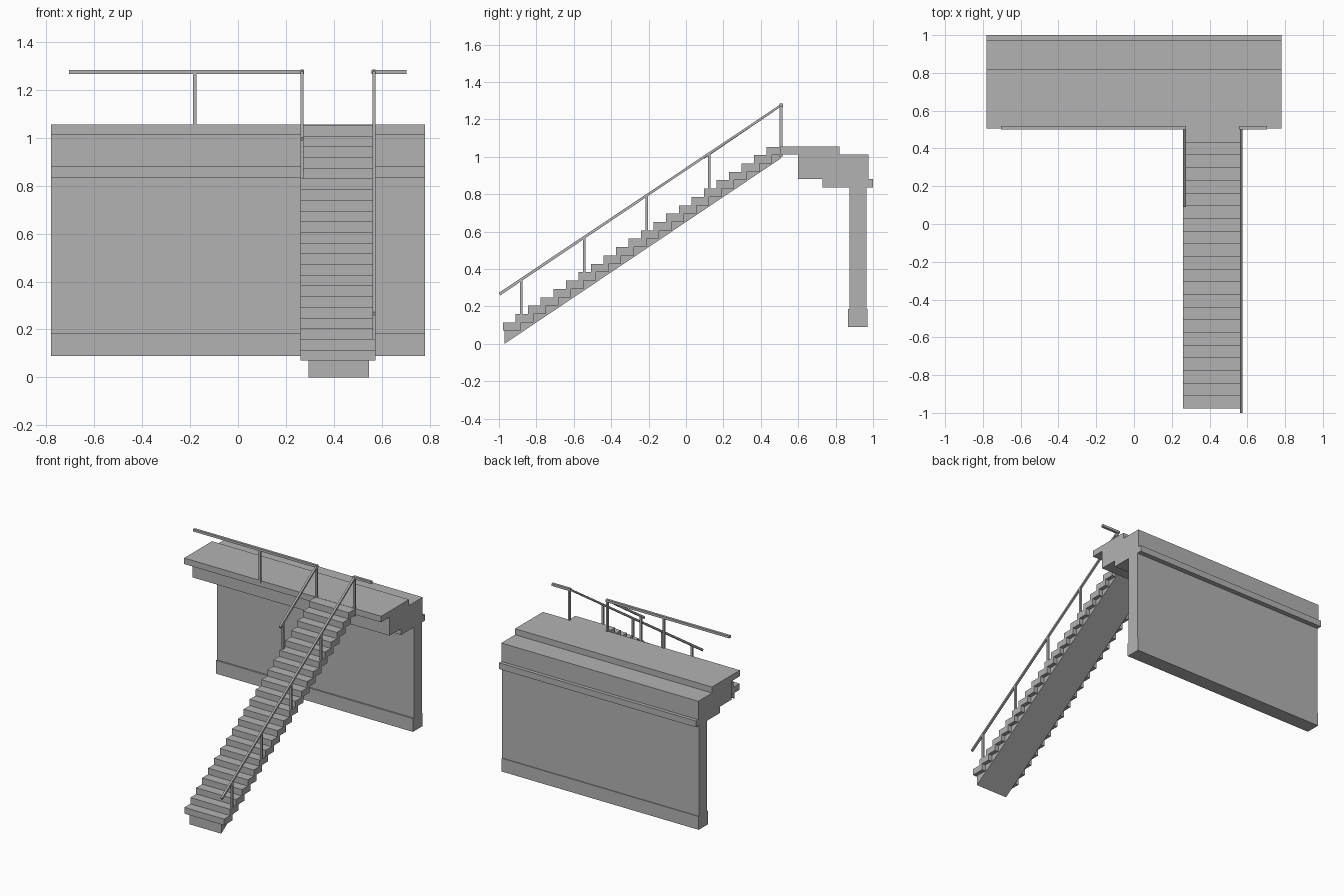
import bpy
import bmesh
from mathutils import Vector

cube = bpy.data.objects.get("Cube")
if cube:
    bpy.data.objects.remove(cube, do_unlink=True)

concrete = bpy.data.materials.new("grey concrete")
concrete.use_nodes = True
GREY = (0.45, 0.45, 0.45, 1)
concrete.diffuse_color = GREY
concrete.node_tree.nodes["Principled BSDF"].inputs["Base Color"].default_value = GREY


def extrude_profile(name, profile, x0, x1):
    """Extrude a (y, z) outline along x."""
    bm = bmesh.new()
    face = bm.faces.new([bm.verts.new((x0, y, z)) for y, z in profile])
    result = bmesh.ops.extrude_face_region(bm, geom=[face])
    moved = [v for v in result["geom"] if isinstance(v, bmesh.types.BMVert)]
    bmesh.ops.translate(bm, verts=moved, vec=(x1 - x0, 0, 0))
    bmesh.ops.recalc_face_normals(bm, faces=bm.faces)
    mesh = bpy.data.meshes.new(name)
    bm.to_mesh(mesh)
    bm.free()
    mesh.materials.append(concrete)
    obj = bpy.data.objects.new(name, mesh)
    bpy.context.collection.objects.link(obj)
    return obj


def box(name, x0, x1, y0, y1, z0, z1):
    return extrude_profile(name, [(y0, z0), (y1, z0), (y1, z1), (y0, z1)], x0, x1)


# Retaining wall with plinth, stepped cap beam and landing slab
W = 0.78
extrude_profile("wall", [(0.865, 0.09), (0.97, 0.09), (0.97, 0.185), (0.965, 0.185),
                         (0.965, 0.835), (0.875, 0.835), (0.875, 0.185), (0.865, 0.185)], -W, W)
extrude_profile("cap_beam", [(0.6, 0.88), (0.73, 0.88), (0.73, 0.835), (1.0, 0.835),
                             (1.0, 0.88), (0.975, 0.88), (0.975, 1.012), (0.6, 1.012)], -W, W)
box("landing_slab", -W, W, 0.505, 0.82, 1.012, 1.055)

# Stair flight: sloping carriage and overlapping treads
extrude_profile("stair_carriage", [(-0.97, 0), (0.505, 0.99), (0.505, 1.045), (-0.97, 0.07)], 0.295, 0.547)
STEPS, RUN, RISE = 22, 0.0671, 0.0447
for i in range(STEPS):
    y, z = -0.978 + RUN * i, 0.07 + RISE * i
    box(f"tread_{i + 1}", 0.26, 0.575, y, min(y + 0.095, 0.506), z, z + RISE)

# Sloping handrails with their posts
R = 0.007
SLOPE = 0.669


def rail_z(y):
    return 1.275 + SLOPE * (y - 0.508)


def sloping_rail(side, x, y0, post_ys):
    y1 = 0.512
    extrude_profile(side + "_stair_rail",
                    [(y0 + R, rail_z(y0) - R), (y1, rail_z(y1) - R),
                     (y1, rail_z(y1) + R), (y0, rail_z(y0) + R)], x - R, x + R)
    for y in post_ys:
        step = int((y + 0.978) / RUN)
        foot = 0.07 + RISE * (step + 1)
        box(side + "_stair_post", x - R, x + R, y - R, y + R, foot, rail_z(y))
    box(side + "_corner_post", x - R, x + R, 0.508 - R, 0.508 + R, 1.0, 1.275)


sloping_rail("left", 0.568, -1.0, [-0.88, -0.545, -0.21, 0.125])
sloping_rail("right", 0.267, 0.09, [0.125])

# Level rails along the landing edge
for name, x0, x1 in (("right_landing_rail", -0.705, 0.275), ("left_landing_rail", 0.557, 0.703)):
    box(name, x0, x1, 0.5, 0.518, 1.267, 1.284)
box("landing_post", -0.187, -0.173, 0.508 - R, 0.508 + R, 1.04, 1.275)
